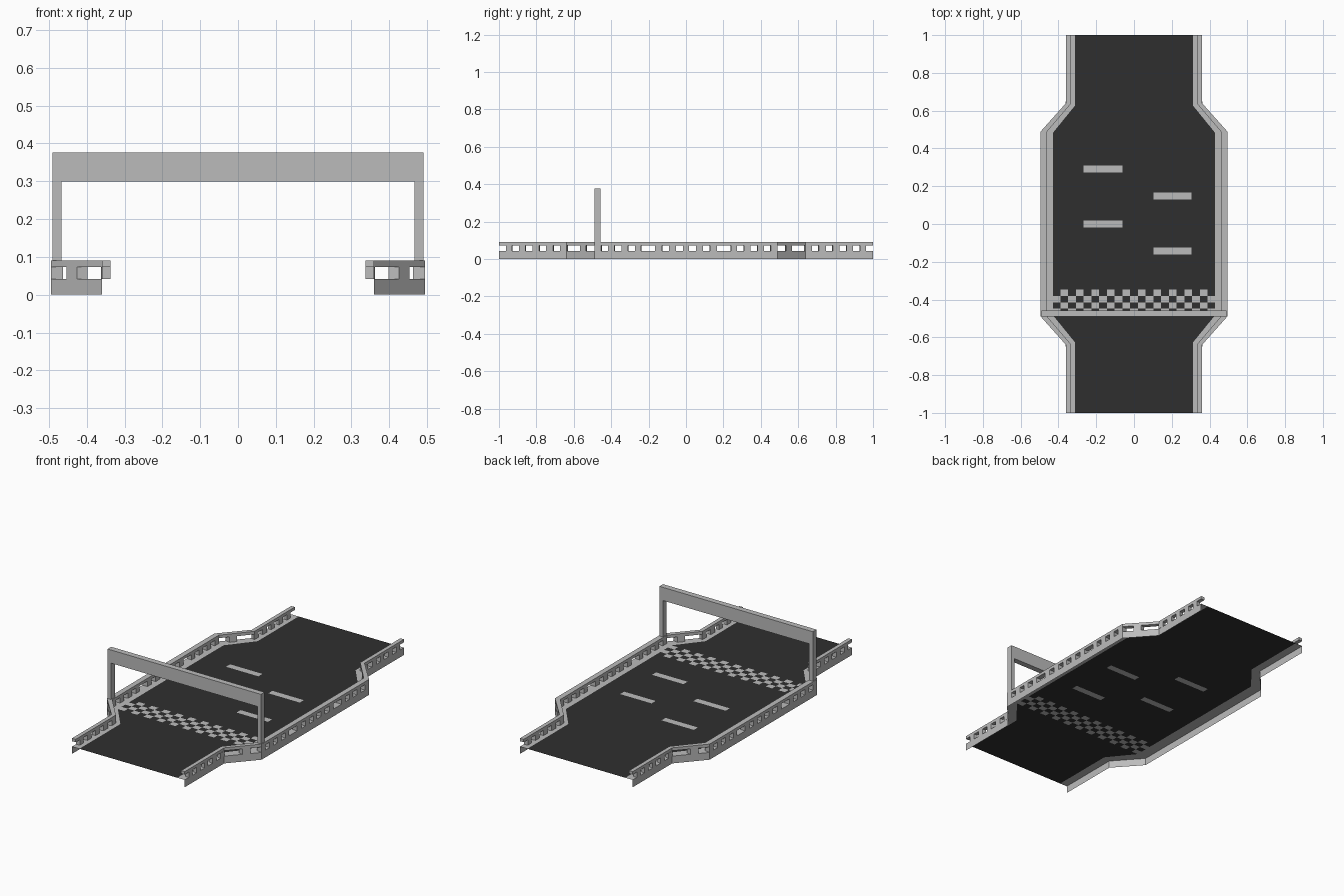
import bpy, bmesh
from mathutils import Vector

cube = bpy.data.objects.get("Cube")
if cube:
    bpy.data.objects.remove(cube, do_unlink=True)


def material(name, value):
    m = bpy.data.materials.new(name)
    m.use_nodes = True
    m.diffuse_color = (value, value, value, 1)
    m.node_tree.nodes["Principled BSDF"].inputs["Base Color"].default_value = m.diffuse_color
    return m


ASPHALT = material("dark asphalt", 0.028)
GREY = material("light grey", 0.5)

DECK, RAIL, TOP = 0.042, 0.073, 0.09      # heights of road, rail underside, rail top
WIDE, NARROW = 0.49, 0.64                 # where the flare starts and ends
# Plan points (x, y) at both flare corners: outer edge, rail inner edge, road edge
WIDE_PTS = [(0.494, 0.49), (0.463, 0.486), (0.43, 0.482)]
NARROW_PTS = [(0.36, 0.64), (0.337, 0.633), (0.313, 0.626)]


def section(y):
    """Outer, rail and road-edge points across the border at distance y."""
    a = abs(y)
    s = 1 if y >= 0 else -1
    pts = []
    for (wx, wy), (nx, ny) in zip(WIDE_PTS, NARROW_PTS):
        if a < WIDE:
            p = (wx, wy * a / WIDE)
        elif a > NARROW:
            p = (nx, ny + (1 - ny) * (a - NARROW) / (1 - NARROW))
        else:
            t = (a - WIDE) / (NARROW - WIDE)
            p = (wx + (nx - wx) * t, wy + (ny - wy) * t)
        pts.append((p[0], p[1] * s))
    return pts


def finish(bm, name, mats, mirror=False):
    mesh = bpy.data.meshes.new(name)
    bm.to_mesh(mesh)
    bm.free()
    for m in mats:
        mesh.materials.append(m)
    ob = bpy.data.objects.new(name, mesh)
    bpy.context.collection.objects.link(ob)
    if mirror:
        ob.modifiers.new("Mirror", 'MIRROR')
    return ob


def add_strip(bm, stations, profile, closed):
    """Sweep a profile of (border point index, z) along the border stations."""
    rings = []
    for y in stations:
        sec = section(y)
        rings.append([bm.verts.new((*sec[i], z)) for i, z in profile])
    n = len(profile)
    for a, b in zip(rings, rings[1:]):
        for i in range(n if closed else n - 1):
            j = (i + 1) % n
            bm.faces.new((a[i], a[j], b[j], b[i]))
    if closed:
        bm.faces.new(rings[0][::-1])
        bm.faces.new(rings[-1])
        bmesh.ops.recalc_face_normals(bm, faces=bm.faces)


def box(bm, lo, hi):
    ret = bmesh.ops.create_cube(bm, size=1)
    for v in ret["verts"]:
        v.co = Vector([(l + h) / 2 + c * (h - l) for l, h, c in zip(lo, hi, v.co)])


BREAKS = [-1, -NARROW, -WIDE, WIDE, NARROW, 1]

# Border: outer skirt and ledge beside the road
bm = bmesh.new()
add_strip(bm, BREAKS, [(0, 0), (0, DECK), (2, DECK)], False)
for f in bm.faces:
    f.normal_update()
    c = f.calc_center_median()
    if f.normal.dot(Vector((c.x, 0, 0 if c.z < DECK - 0.001 else 9))) < 0:
        f.normal_flip()
finish(bm, "border_skirt", [GREY], True)

# Top rail
bm = bmesh.new()
add_strip(bm, BREAKS, [(0, RAIL), (0, TOP), (1, TOP), (1, RAIL)], True)
finish(bm, "top_rail", [GREY], True)

# Rail posts, same spacing on both halves
POSTS = [(-0.016, 0.016), (0.053, 0.09), (0.128, 0.166), (0.24, 0.273),
         (0.31, 0.345), (0.382, 0.417), (0.454, 0.49), (0.535, 0.567),
         (0.638, 0.674), (0.711, 0.749), (0.786, 0.82), (0.858, 0.893), (0.93, 0.963)]
bm = bmesh.new()
for k, (a, b) in enumerate(POSTS):
    for ends in [(a, b), (-b, -a)][:2 if k else 1]:
        add_strip(bm, ends, [(0, DECK), (0, RAIL), (1, RAIL), (1, DECK)], True)
finish(bm, "rail_posts", [GREY], True)

# Road sheet, cut along the edges of its painted markings
DASHES = [(-0.267, -0.06, 0.272, 0.309), (-0.267, -0.06, -0.018, 0.019),
          (0.103, 0.304, 0.13, 0.167), (0.103, 0.304, -0.161, -0.124)]
COLS, ROWS = 21, 4
X0, Y0, Y1 = -0.43, -0.482, -0.347
CW, RH = -2 * X0 / COLS, (Y1 - Y0) / ROWS

bm = bmesh.new()
rows = []
for y in BREAKS:
    x, yy = section(y)[2]
    rows.append((bm.verts.new((-x, yy, DECK)), bm.verts.new((x, yy, DECK))))
for a, b in zip(rows, rows[1:]):
    bm.faces.new((a[0], a[1], b[1], b[0]))


def cut(axis, value, y_lo=-2, y_hi=2):
    faces = [f for f in bm.faces if y_lo < f.calc_center_median().y < y_hi]
    geom = set(faces)
    for f in faces:
        geom.update(f.edges, f.verts)
    co, no = Vector(), Vector()
    co[axis], no[axis] = value, 1
    bmesh.ops.bisect_plane(bm, geom=list(geom), plane_co=co, plane_no=no)


for i in range(1, ROWS + 1):
    cut(1, Y0 + i * RH)
for d in DASHES:
    cut(1, d[2])
    cut(1, d[3])
for i in range(1, COLS):
    cut(0, X0 + i * CW, Y0, Y1)
for d in DASHES:
    cut(0, d[0], d[2], d[3])
    cut(0, d[1], d[2], d[3])

for f in bm.faces:
    c = f.calc_center_median()
    if Y0 < c.y < Y1:
        col, row = int((c.x - X0) / CW), int((Y1 - c.y) / RH)
        f.material_index = (col + row) % 2
    else:
        f.material_index = int(any(d[0] < c.x < d[1] and d[2] < c.y < d[3] for d in DASHES))
finish(bm, "road_surface", [ASPHALT, GREY])

# Start gate: two posts and a crossbeam
GATE_Y = (-0.49, -0.457)
bm = bmesh.new()
box(bm, (0.467, GATE_Y[0], TOP), (0.49, GATE_Y[1], 0.3))
finish(bm, "gate_posts", [GREY], True)
bm = bmesh.new()
box(bm, (-0.49, GATE_Y[0], 0.3), (0.49, GATE_Y[1], 0.376))
finish(bm, "gate_beam", [GREY])
